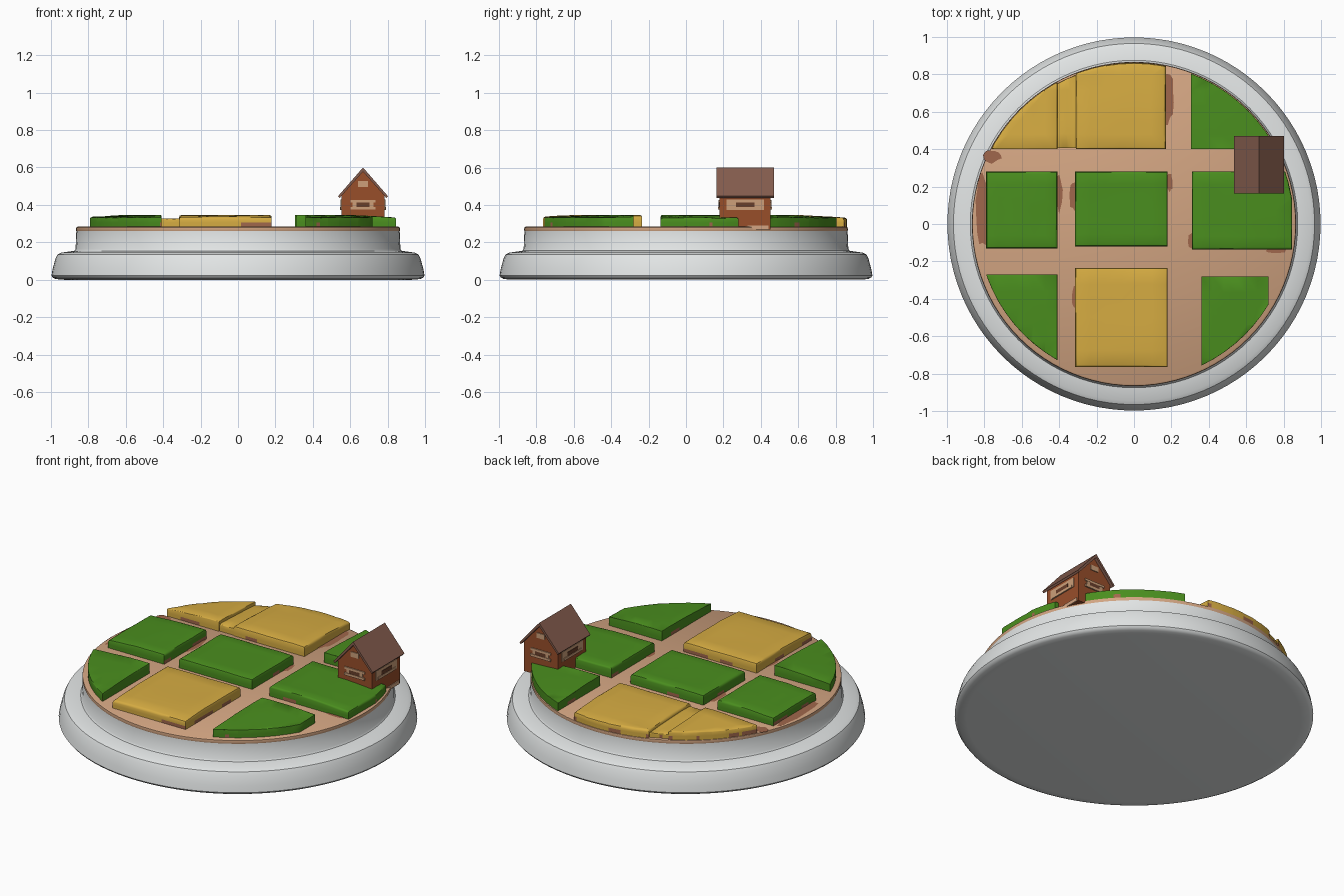
import bpy, bmesh, math, random
from mathutils import Vector

if "Cube" in bpy.data.objects:
    bpy.data.objects.remove(bpy.data.objects["Cube"])

random.seed(4)


def mat(name, r, g, b):
    lin = [((c / 255 + 0.055) / 1.055) ** 2.4 for c in (r, g, b)]
    m = bpy.data.materials.new(name)
    m.diffuse_color = (*lin, 1)
    m.use_nodes = True
    m.node_tree.nodes["Principled BSDF"].inputs["Base Color"].default_value = m.diffuse_color
    return m


WHITE = mat("pale plaster", 226, 229, 229)
SOIL = mat("tan soil", 211, 165, 130)
GREEN = mat("grass green", 74, 142, 30)
YELLOW = mat("wheat yellow", 214, 172, 66)
EARTH = mat("brown earth", 160, 103, 76)
WALL = mat("wall brown", 152, 78, 42)
ROOF = mat("roof brown", 132, 92, 77)
FRAME = mat("window tan", 205, 160, 122)
PANE = mat("window dark", 104, 62, 42)


def finish(bm, name, *mats, smooth=None):
    bmesh.ops.recalc_face_normals(bm, faces=bm.faces)
    me = bpy.data.meshes.new(name)
    bm.to_mesh(me)
    bm.free()
    ob = bpy.data.objects.new(name, me)
    bpy.context.collection.objects.link(ob)
    for m in mats:
        me.materials.append(m)
    if smooth:
        bpy.ops.object.select_all(action='DESELECT')
        ob.select_set(True)
        bpy.context.view_layer.objects.active = ob
        bpy.ops.object.shade_smooth_by_angle(angle=math.radians(smooth))
    return ob


def lathe(name, profile, material, n=96):
    bm = bmesh.new()
    rings = [[bm.verts.new((r * math.cos(2 * math.pi * i / n), r * math.sin(2 * math.pi * i / n), z))
              for i in range(n)] for r, z in profile]
    for a, b in zip(rings, rings[1:]):
        for i in range(n):
            j = (i + 1) % n
            bm.faces.new((a[i], a[j], b[j], b[i]))
    bm.faces.new(rings[0])
    bm.faces.new(rings[-1])
    return finish(bm, name, material, smooth=35)


def prism(name, pts, y0, y1, material):
    """Extrude an x-z outline along y."""
    bm = bmesh.new()
    f = bm.faces.new([bm.verts.new((x, y0, z)) for x, z in pts])
    g = bmesh.ops.extrude_face_region(bm, geom=[f])["geom"]
    bmesh.ops.translate(bm, vec=(0, y1 - y0, 0), verts=[v for v in g if isinstance(v, bmesh.types.BMVert)])
    return finish(bm, name, material)


def box(name, x0, x1, y0, y1, z0, z1, material):
    return prism(name, [(x0, z0), (x1, z0), (x1, z1), (x0, z1)], y0, y1, material)


# Round plinth and soil disc
lathe("plinth", [(0.93, 0.0), (0.975, 0.004), (0.99, 0.012), (0.997, 0.022), (0.99, 0.06), (0.975, 0.115),
                 (0.965, 0.135), (0.945, 0.145), (0.875, 0.155), (0.868, 0.165), (0.864, 0.262)], WHITE)
lathe("soil_disc", [(0.864, 0.26), (0.866, 0.266), (0.864, 0.28), (0.855, 0.285)], SOIL)


# Raised field: a disc cut to a rectangle, gridded, lifted, and rounded on top
def field(name, x0, x1, y0, y1, radius, crop, top=0.347, earth=0.25):
    bm = bmesh.new()
    bmesh.ops.create_circle(bm, cap_ends=True, segments=72, radius=radius)

    def cut(axis, pos, sign=0):
        no = Vector((0, 0, 0))
        no[axis] = sign or 1
        co = Vector((0, 0, 0))
        co[axis] = pos
        bmesh.ops.bisect_plane(bm, geom=bm.verts[:] + bm.edges[:] + bm.faces[:], plane_co=co,
                               plane_no=no, clear_outer=bool(sign))

    for axis, lo, hi in ((0, x0, x1), (1, y0, y1)):
        cut(axis, lo, -1)
        cut(axis, hi, 1)
    for axis, lo, hi in ((0, x0, x1), (1, y0, y1)):
        for k in range(1, 6):
            cut(axis, lo + (hi - lo) * k / 6)
    bmesh.ops.translate(bm, vec=(0, 0, 0.28), verts=bm.verts)
    # lower side band, then upper band
    for dz in (0.025, top - 0.305):
        up = [f for f in bm.faces if abs(f.normal.z) > 0.9 and f.calc_center_median().z > 0.2799]
        zmax = max(f.calc_center_median().z for f in up)
        up = [f for f in up if f.calc_center_median().z > zmax - 0.001]
        g = bmesh.ops.extrude_face_region(bm, geom=up)["geom"]
        bmesh.ops.translate(bm, vec=(0, 0, dz), verts=[v for v in g if isinstance(v, bmesh.types.BMVert)])
        bmesh.ops.delete(bm, geom=[f for f in up if f.is_valid], context='FACES_ONLY')
    bmesh.ops.recalc_face_normals(bm, faces=bm.faces)
    rim = [e for e in bm.edges if len(e.link_faces) == 2
           and {abs(f.normal.z) > 0.9 for f in e.link_faces} == {True, False}]
    bmesh.ops.bevel(bm, geom=rim, offset=0.013, segments=2, profile=0.5, affect='EDGES', clamp_overlap=True)
    # tops dip toward the rim of the disc and are slightly lumpy
    for v in bm.verts:
        if v.co.z > 0.32:
            v.co.z -= 0.06 * max(0, v.co.xy.length - 0.62) + random.uniform(0, 0.003)
    # patches of bare earth low on the sides
    for f in bm.faces:
        if f.calc_center_median().z < 0.3 and abs(f.normal.z) < 0.5:
            f.material_index = int(random.random() < earth)
    finish(bm, name, crop, EARTH, smooth=40)


field("wheat_back_left", -0.80, -0.41, 0.40, 0.87, 0.862, YELLOW)
field("wheat_back_strip", -0.415, -0.305, 0.405, 0.87, 0.855, YELLOW, top=0.328)
field("wheat_back", -0.31, 0.17, 0.40, 0.87, 0.862, YELLOW)
field("wheat_front", -0.315, 0.18, -0.765, -0.235, 0.9, YELLOW)
field("grass_back_right", 0.305, 0.80, 0.40, 0.87, 0.86, GREEN, earth=0.1)
field("grass_left", -0.79, -0.41, -0.13, 0.28, 0.86, GREEN, earth=0.1)
field("grass_middle", -0.315, 0.18, -0.12, 0.28, 0.86, GREEN, earth=0.1)
field("grass_right", 0.31, 0.845, -0.135, 0.28, 0.855, GREEN, earth=0.1)
field("grass_front_left", -0.80, -0.41, -0.80, -0.27, 0.835, GREEN, earth=0.1)
field("grass_front_right", 0.36, 0.72, -0.80, -0.28, 0.838, GREEN, earth=0.1)


# Bare earth patches on the ground
def patch(name, x, y, rx, ry):
    bm = bmesh.new()
    bmesh.ops.create_circle(bm, cap_ends=True, segments=14, radius=1)
    for v in bm.verts:
        k = random.uniform(0.75, 1.1)
        v.co = (x + v.co.x * rx * k, y + v.co.y * ry * k, 0.288)
    finish(bm, name, EARTH)


for i, p in enumerate([(-0.81, 0.08, 0.038, 0.21), (0.18, 0.68, 0.035, 0.15), (-0.40, 0.16, 0.02, 0.1),
                       (-0.32, 0.15, 0.025, 0.09), (-0.31, -0.39, 0.025, 0.06), (0.31, -0.09, 0.025, 0.05),
                       (0.19, 0.22, 0.02, 0.05), (-0.76, 0.36, 0.05, 0.035), (0.76, -0.14, 0.06, 0.02)]):
    patch(f"earth_patch_{i + 1}", *p)

# House walls and two roof slopes
HX, Y0, Y1 = 0.668, 0.18, 0.452
prism("house_walls", [(HX - 0.115, 0.268), (HX + 0.115, 0.268), (HX + 0.115, 0.458),
                      (HX, 0.585), (HX - 0.115, 0.458)], Y0, Y1, WALL)
for side, s in (("left", -1), ("right", 1)):
    prism(f"roof_{side}", [(HX, 0.60), (HX + s * 0.133, 0.447), (HX + s * 0.125, 0.437), (HX, 0.578)],
          0.162, 0.47, ROOF)

# Windows: tan frame with dark pane on every wall, small vent in each gable
for name, y, d in (("front", Y0, -1), ("back", Y1, 1)):
    for part, w, z0, z1, t, m in (("sill", 0.068, 0.375, 0.39, 0.008, FRAME),
                                  ("lintel", 0.068, 0.412, 0.426, 0.006, FRAME),
                                  ("frame", 0.055, 0.375, 0.426, 0.004, FRAME),
                                  ("pane", 0.035, 0.39, 0.413, 0.006, PANE),
                                  ("vent", 0.026, 0.497, 0.528, 0.005, FRAME)):
        box(f"{name}_{part}", HX - w, HX + w, *sorted((y, y + d * t)), z0, z1, m)
YC = (Y0 + Y1) / 2
for name, d in (("left", -1), ("right", 1)):
    x = HX + d * 0.115
    for part, w, z0, z1, t, m in (("sill", 0.085, 0.372, 0.388, 0.008, FRAME),
                                  ("frame", 0.10, 0.372, 0.43, 0.004, FRAME),
                                  ("pane", 0.05, 0.388, 0.412, 0.006, PANE)):
        box(f"{name}_{part}", *sorted((x, x + d * t)), YC - w, YC + w, z0, z1, m)

# Pale footing where the house overhangs the disc
box("house_footing", 0.70, HX + 0.12, 0.33, 0.44, 0.268, 0.29, SOIL)
